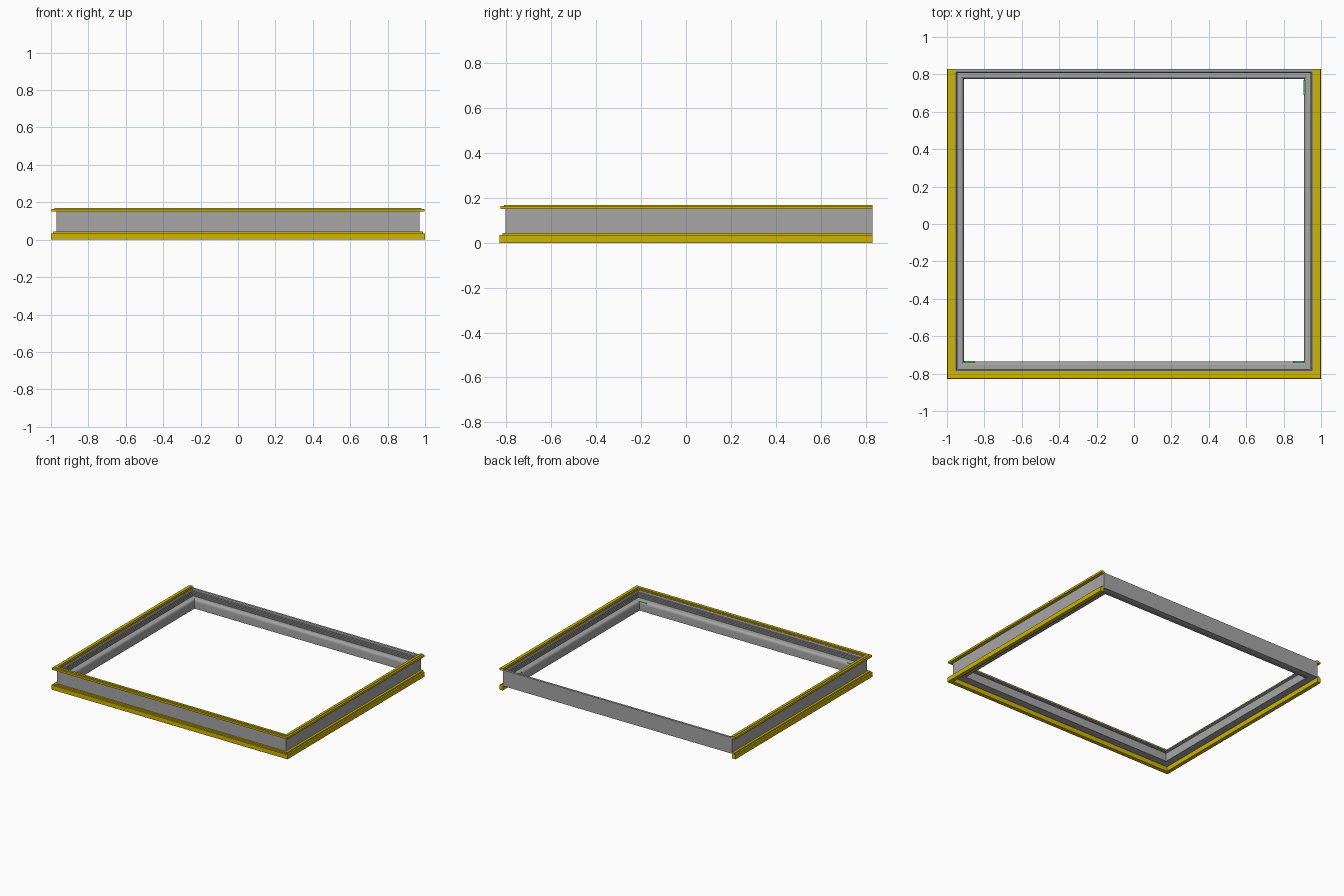
import bpy, bmesh, math

if "Cube" in bpy.data.objects:
    bpy.data.objects.remove(bpy.data.objects["Cube"])


def material(name, color):
    m = bpy.data.materials.new(name)
    m.diffuse_color = color
    m.use_nodes = True
    m.node_tree.nodes["Principled BSDF"].inputs["Base Color"].default_value = m.diffuse_color
    return m


YELLOW = material("yellow_trim", (0.62, 0.46, 0.0, 1))
GREY = material("dark_grey", (0.38, 0.38, 0.38, 1))
GREEN = material("green_strip", (0.05, 0.8, 0.1, 1))


def sweep(name, profile, path, closed, mat):
    """Sweep a closed (inset, z) profile through mitred plan corners."""
    bm = bmesh.new()
    n_corners = len(path(0))
    rows = [[bm.verts.new((x, y, z)) for x, y in path(d)] for d, z in profile]
    n = len(profile)
    for i in range(n):
        a, b = rows[i], rows[(i + 1) % n]
        for k in range(n_corners if closed else n_corners - 1):
            j = (k + 1) % n_corners
            bm.faces.new((a[k], a[j], b[j], b[k]))
    if not closed:
        for k in (0, n_corners - 1):
            bm.faces.new([r[k] for r in rows])
    bmesh.ops.recalc_face_normals(bm, faces=bm.faces[:])
    me = bpy.data.meshes.new(name)
    bm.to_mesh(me)
    bm.free()
    ob = bpy.data.objects.new(name, me)
    bpy.context.collection.objects.link(ob)
    me.materials.append(mat)
    bpy.context.view_layer.objects.active = ob
    ob.select_set(True)
    bpy.ops.object.shade_smooth_by_angle(angle=math.radians(30))
    ob.select_set(False)
    return ob


def wall_ring(d):
    x, f, b = 0.97 - d, -0.805 + 1.15 * d, 0.83 - 0.92 * d
    return [(-x, b), (-x, f), (x, f), (x, b)]


def trim_path(d):
    # trims wrap the left, front and right sides; the back stays plain
    x, f = 1.0 - d, -0.83 + d
    return [(-x, 0.83), (-x, f), (x, f), (x, 0.83)]


# grey wall: ribbed moulding above, rounded lower lip on the inside
ribs = []
for i in range(4):
    z = 0.148 - i * 0.011
    ribs += [(0.022, z), (0.026, z - 0.002), (0.026, z - 0.006), (0.022, z - 0.008)]
lip = [(0.044 + 0.016 * math.sin(t), 0.08 + 0.024 * math.cos(t))
       for t in (math.radians(a) for a in range(0, 91, 15))]
sweep("wall_frame",
      [(0, 0.035), (0, 0.157), (0.018, 0.157)] + ribs + [(0.022, 0.104)] + lip
      + [(0.06, 0.03), (0.045, 0.03), (0.045, 0.035)], wall_ring, True, GREY)

# yellow upper trim, lipped over the wall top
sweep("upper_trim", [
    (0.004, 0.15), (0.004, 0.165), (0.018, 0.165), (0.018, 0.169),
    (0.032, 0.169), (0.032, 0.165), (0.042, 0.165), (0.042, 0.157),
    (0.031, 0.157), (0.031, 0.15)], trim_path, False, YELLOW)

# yellow lower trim with a step
sweep("lower_trim", [
    (0, 0), (0, 0.034), (0.012, 0.034), (0.012, 0.044),
    (0.03, 0.044), (0.03, 0)], trim_path, False, YELLOW)


# small green strips at the inner corners
def strip(name, loc, size):
    bpy.ops.mesh.primitive_cube_add(size=1, location=loc)
    ob = bpy.context.object
    ob.name = name
    ob.scale = size
    ob.data.materials.append(GREEN)


for side, s in (("left", -1), ("right", 1)):
    strip(side + "_front_green_strip", (s * 0.88, -0.737, 0.10), (0.06, 0.008, 0.006))
strip("right_back_green_strip", (0.911, 0.73, 0.10), (0.008, 0.08, 0.006))
